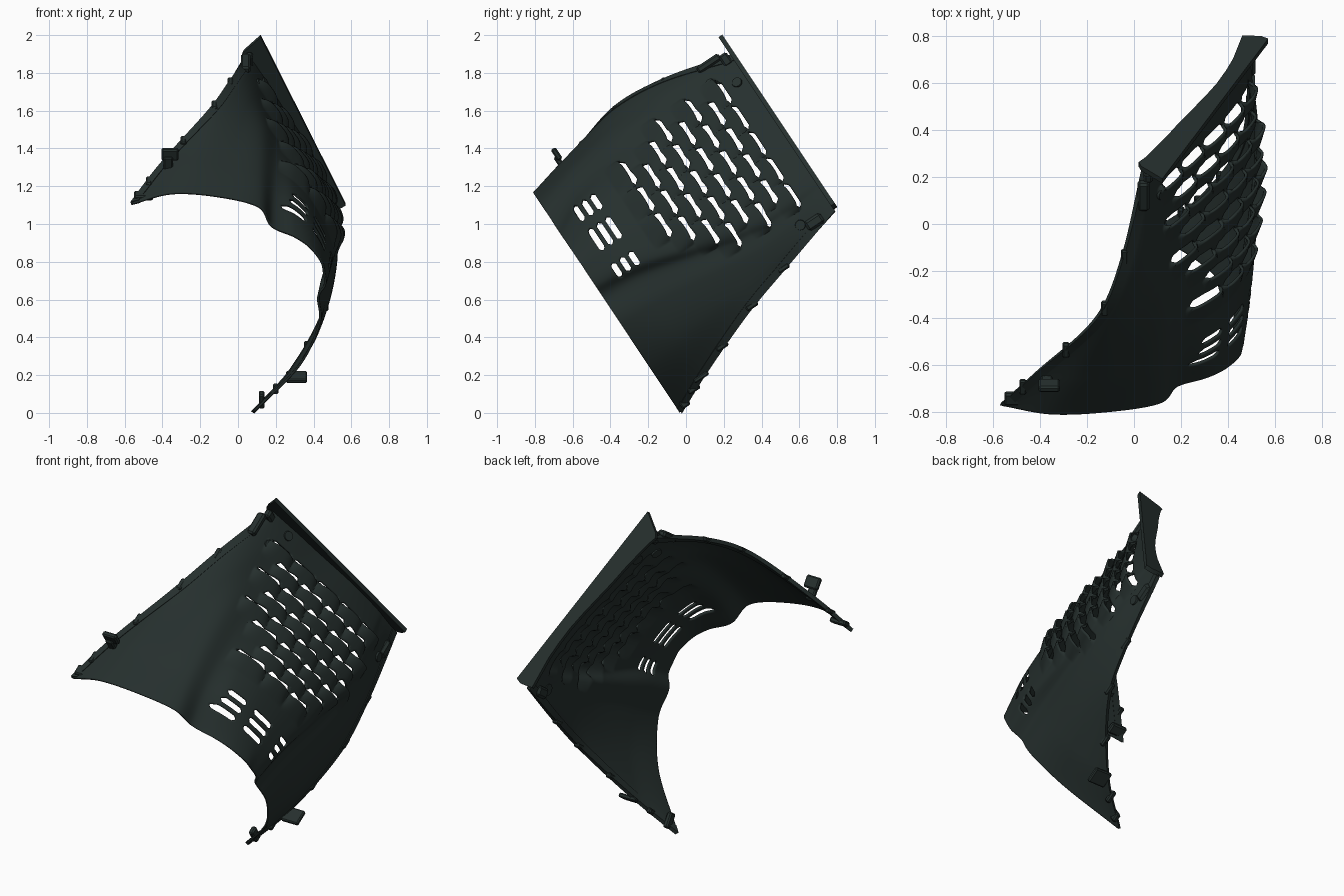
import bpy, bmesh, math
from mathutils import Vector, Matrix

if "Cube" in bpy.data.objects:
    bpy.data.objects.remove(bpy.data.objects["Cube"])

mat = bpy.data.materials.new("dark green grey plastic")
mat.diffuse_color = (0.019, 0.029, 0.027, 1)
mat.use_nodes = True
mat.node_tree.nodes["Principled BSDF"].inputs["Base Color"].default_value = mat.diffuse_color


def world(x, s, t):
    """Panel frame (x across, s down the arch, t front to back) to world."""
    return Vector((x, 0.832 * t + 0.555 * s, 1 + 0.555 * t - 0.832 * s))


def make(name, bm, angle=35):
    bmesh.ops.recalc_face_normals(bm, faces=bm.faces)
    me = bpy.data.meshes.new(name)
    bm.to_mesh(me)
    bm.free()
    me.materials.append(mat)
    ob = bpy.data.objects.new(name, me)
    bpy.context.collection.objects.link(ob)
    bpy.ops.object.select_all(action='DESELECT')
    ob.select_set(True)
    bpy.context.view_layer.objects.active = ob
    bpy.ops.object.shade_smooth_by_angle(angle=math.radians(angle))
    return ob


# Cross-sections (x, s) from the upper edge to the lower edge, front to back
front = [(-.56, -.515), (-.35, -.58), (-.1, -.56), (.11, -.495), (.18, -.37), (.3, -.305), (.38, -.24),
         (.44, -.15), (.455, -.08), (.46, 0), (.425, .08), (.43, .25), (.32, .52), (.08, .81)]
vent = [(-.41, -.605), (-.24, -.635), (-.05, -.605), (.11, -.555), (.19, -.46), (.29, -.4), (.37, -.31),
        (.43, -.2), (.47, -.09), (.49, .02), (.45, .1), (.46, .26), (.41, .48), (.27, .71)]
middle = [(-.15, -.715), (-.08, -.7), (.02, -.66), (.125, -.6), (.2, -.5), (.28, -.4), (.37, -.28),
          (.44, -.14), (.49, 0), (.52, .12), (.5, .19), (.51, .3), (.49, .44), (.45, .57)]
rear = [(-.04, -.7), (.01, -.68), (.07, -.63), (.13, -.55), (.2, -.44), (.27, -.32), (.35, -.19),
        (.42, -.05), (.48, .08), (.52, .19), (.515, .25), (.52, .33), (.51, .41), (.49, .48)]
back = [(.05, -.6), (.08, -.56), (.12, -.49), (.17, -.4), (.22, -.3), (.275, -.2), (.33, -.1),
        (.38, 0), (.42, .1), (.45, .19), (.46, .235), (.47, .28), (.48, .325), (.49, .37)]
TS = [-.58, -.36, 0, .3, .7]
ROWS = [[Vector(p) for p in r] for r in (front, vent, middle, rear, back)]


def hermite(ks, vs, k):
    i = 0
    while i < len(ks) - 2 and k > ks[i + 1]:
        i += 1
    def slope(j):
        a, b = max(j - 1, 0), min(j + 1, len(ks) - 1)
        return (vs[b] - vs[a]) / (ks[b] - ks[a])
    h = ks[i + 1] - ks[i]
    u = (k - ks[i]) / h
    return (vs[i] * (2*u**3 - 3*u*u + 1) + slope(i) * h * (u**3 - 2*u*u + u)
            + vs[i+1] * (3*u*u - 2*u**3) + slope(i+1) * h * (u**3 - u*u))


def section(t):
    return [hermite(TS, [r[j] for r in ROWS], t) for j in range(14)]


def along(sec, p):
    i = min(max(int(p), 0), 12)
    a, b = max(i - 1, 0), min(i + 3, 14)
    return hermite(list(range(a, b)), sec[a:b], p)


# Openings: (s, t, half width, half length, is a louvre)
holes = []
for k in range(8):
    t = -.11 + .094 * k
    for j in range(-5, 4):
        s = -.06 + .165 * j + (.0825 if k % 2 else 0)
        if max(-.53, -.4 - .5 * (t + .13)) < s < min(.19, .08 + .4 * (t + .13)):
            holes.append((s, t, .021, .076, True))
for s, l in ((-.36, .05), (-.195, .07), (.0, .045)):
    for t in (-.44, -.385, -.33):
        holes.append((s, t, .016, l, False))


def inside(s, t):
    """Smallest outline distance (1 = on the outline) and its hole."""
    best = (9, None)
    for h in holes:
        ds, dt = abs(s - h[0]), abs(t - h[1])
        if ds < .12 and dt < .06:
            d = max(dt / h[2], (ds + .8 * dt) / h[3])
            if d < best[0]:
                best = (d, h)
    return best


def louvre(s, t):
    """Raised scale in front of each louvre opening."""
    top = 0
    for hs, ht, w, l, lv in holes:
        if lv and abs(s - hs) < .088:
            f = (t - ht + .1) / .08
            if 0 < f < 1.6:
                f = f if f < 1 else max(0, 1 - (f - 1) * 3)
                top = max(top, .036 * f * (1 - (abs(s - hs) / .088) ** 3))
    return top


# Main arched skin with louvred grille and front vents
NP, NT = 200, 170
P = [[13 * i / NP for i in range(NP + 1)] for _ in range(NT + 1)]
T = [[-.58 + 1.28 * j / NT] * (NP + 1) for j in range(NT + 1)]
S = []
secs = [section(T[j][0]) for j in range(NT + 1)]
for j in range(NT + 1):
    S.append([along(secs[j], p).y for p in P[j]])
gone = set()
for j in range(NT):
    for i in range(NP):
        if 35 < i < 190:
            s = (S[j][i] + S[j][i+1] + S[j+1][i] + S[j+1][i+1]) / 4
            if inside(s, (T[j][0] + T[j+1][0]) / 2)[0] < 1:
                gone.add((i, j))
moved = {}
for i, j in gone:
    for a, b in ((i, j), (i+1, j), (i, j+1), (i+1, j+1)):
        near = [(a-1, b-1), (a, b-1), (a-1, b), (a, b)]
        if not all(n in gone for n in near) and (a, b) not in moved:
            d, h = inside(S[b][a], T[b][a])
            if h and d > .3:
                ns, nt = h[0] + (S[b][a] - h[0]) / d, h[1] + (T[b][a] - h[1]) / d
                slope = (S[b][a+1] - S[b][a-1]) / (26 / NP)
                dp = (ns - S[b][a]) / slope if abs(slope) > .02 else 0
                moved[a, b] = (P[b][a] + max(-.12, min(.12, dp)), nt)
bm = bmesh.new()
grid = []
for j in range(NT + 1):
    row = []
    for i in range(NP + 1):
        p, t, sec = P[j][i], T[j][i], secs[j]
        if (i, j) in moved:
            p, t = moved[i, j]
            sec = section(t)
        q = along(sec, p)
        d = along(sec, min(p + .05, 13)) - along(sec, max(p - .05, 0))
        n = Vector((d.y, -d.x)).normalized()
        lift = louvre(q.y, t)
        q = q + n * lift
        row.append(bm.verts.new(world(q.x, q.y, t + .6 * lift)))  # scales lean over the slots
    grid.append(row)
for j in range(NT):
    for i in range(NP):
        if (i, j) not in gone:
            bm.faces.new((grid[j][i], grid[j][i+1], grid[j+1][i+1], grid[j+1][i]))
bmesh.ops.delete(bm, geom=[v for v in bm.verts if not v.link_faces], context='VERTS')
skin = make("louvred_arch_panel", bm)
m = skin.modifiers.new("thickness", 'SOLIDIFY')
m.thickness, m.offset = .012, 0

# Flat mounting flange at the back: straight outer edge, curved inner edge
sec = section(.7)
outline = [(.12, -.727), (.57, .345), (.54, .365)]
outline += [(q.x - .03, q.y) for q in reversed(sec)] + [(.03, -.63)]
bm = bmesh.new()
f = bm.faces.new([bm.verts.new(world(x, s, .692)) for x, s in outline])
ex = bmesh.ops.extrude_face_region(bm, geom=[f])
off = world(0, 0, .716) - world(0, 0, .692)
bmesh.ops.translate(bm, vec=off, verts=[v for v in ex['geom'] if isinstance(v, bmesh.types.BMVert)])
make("back_flange", bm)


# Thickened rims along the two long edges
def rim(name, idx, w, h):
    bm = bmesh.new()
    prev = None
    for k in range(41):
        t = -.575 + 1.27 * k / 40
        sc = section(t)
        e, d = sc[idx], (sc[idx] - sc[1 if idx == 0 else 12]).normalized()
        n = Vector((d.y, -d.x))
        ring = []
        for a, b in ((-w, -h), (w * .3, -h), (w * .3, h), (-w, h)):
            q = e + d * a + n * b
            ring.append(bm.verts.new(world(q.x, q.y, t)))
        if prev:
            for a in range(4):
                bm.faces.new((prev[a], prev[(a+1) % 4], ring[(a+1) % 4], ring[a]))
        else:
            bm.faces.new(ring)
        prev = ring
    bm.faces.new(prev)
    make(name, bm)


rim("upper_edge_rim", 0, .035, .011)
rim("lower_edge_rim", 13, .035, .011)

# Clip tabs and bolt pads, lined up with the panel frame
FRAME = Matrix(((1, 0, 0), (0, .555, .832), (0, -.832, .555))).to_4x4()


def tab(name, pos, size):
    bm = bmesh.new()
    bmesh.ops.create_cube(bm, size=1, matrix=Matrix.Translation(pos) @ FRAME @ Matrix.Diagonal((*size, 1)))
    bmesh.ops.bevel(bm, geom=bm.edges[:], offset=min(size) * .25, segments=1, affect='EDGES')
    make(name, bm)


tab("front_upper_clip", (-.36, -.685, 1.37), (.09, .07, .03))
tab("front_upper_clip_foot", (-.37, -.665, 1.32), (.05, .09, .03))
tab("front_tip_pad", (-.50, -.74, 1.15), (.10, .03, .06))
tab("top_corner_clip", (.04, .12, 1.85), (.05, .04, .14))
tab("top_corner_clip_base", (.06, .21, 1.87), (.04, .07, .05))
tab("bottom_clip", (.31, .08, .19), (.11, .025, .09))
tab("bottom_tip_pad", (.125, -.02, .07), (.03, .09, .05))
tab("back_lower_clip", (.49, .68, 1.01), (.05, .06, .10))
for k, t in enumerate((-.45, -.2, .05, .3)):
    u, l = section(t)[0], section(t)[13]
    tab("upper_edge_tab_%d" % k, world(u.x, u.y, t), (.03, .025, .07))
    tab("lower_edge_tab_%d" % k, world(l.x, l.y, t), (.03, .03, .07))

# Round bolt pads on the skin
for k, (p, t) in enumerate(((2.2, .52), (11.5, .5), (2.5, .64))):
    q, d = along(section(t), p), along(section(t), p + .1) - along(section(t), p - .1)
    n = (world(d.y, -d.x, 0) - world(0, 0, 0)).normalized()
    bm = bmesh.new()
    bmesh.ops.create_cone(bm, cap_ends=True, segments=20, radius1=.032, radius2=.026, depth=.03,
                          matrix=Matrix.Translation(world(q.x, q.y, t)) @ n.to_track_quat('Z', 'Y').to_matrix().to_4x4())
    make("bolt_pad_%d" % k, bm)
